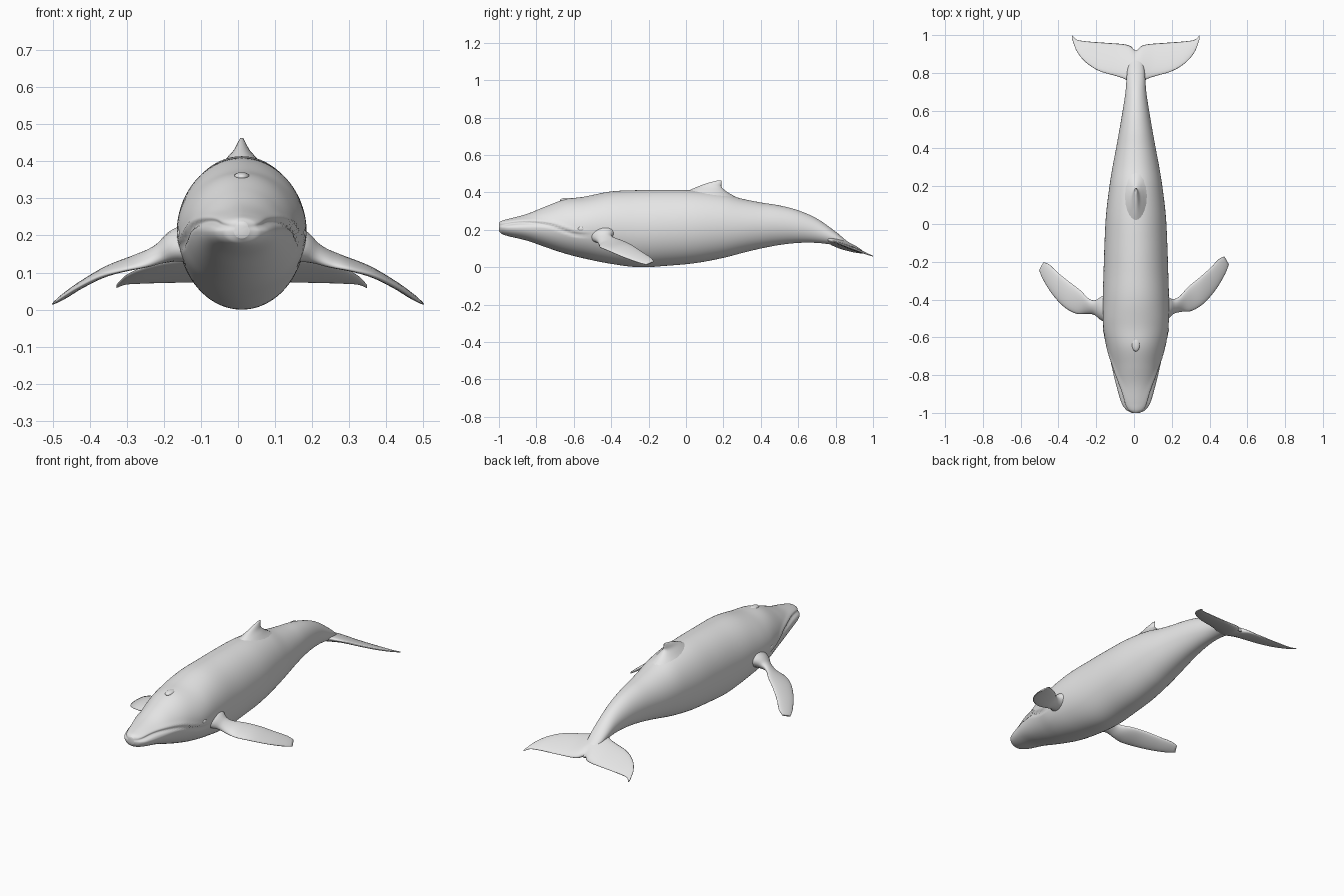
import bpy, bmesh, math
from mathutils import Vector

if "Cube" in bpy.data.objects:
    bpy.data.objects.remove(bpy.data.objects["Cube"])

CX = 0.01  # body centre line
TAU = 2 * math.pi

grey = bpy.data.materials.new("whale grey")
grey.diffuse_color = (0.8, 0.8, 0.8, 1)
grey.use_nodes = True
grey.node_tree.nodes["Principled BSDF"].inputs["Base Color"].default_value = grey.diffuse_color


def curve(table, t):
    """Smooth interpolation of rows (t, a, b, ...)."""
    n = len(table)
    i = 0
    while i < n - 2 and t > table[i + 1][0]:
        i += 1
    p, q = table[i], table[i + 1]
    h = q[0] - p[0]
    u = (t - p[0]) / h

    def slope(j, k):
        a, b = table[max(j - 1, 0)], table[min(j + 1, n - 1)]
        return (b[k] - a[k]) / (b[0] - a[0])

    return [(2*u**3 - 3*u**2 + 1) * p[k] + (u**3 - 2*u**2 + u) * h * slope(i, k)
            + (3*u**2 - 2*u**3) * q[k] + (u**3 - u**2) * h * slope(i + 1, k)
            for k in range(1, len(p))]


def loft(name, rings):
    """Skin closed rings, cap both ends and shade smooth."""
    bm = bmesh.new()
    rows = [[bm.verts.new(v) for v in ring] for ring in rings]
    n = len(rows[0])
    for a, b in zip(rows, rows[1:]):
        for i in range(n):
            bm.faces.new((a[i], a[(i + 1) % n], b[(i + 1) % n], b[i]))
    bm.faces.new(rows[0])
    bm.faces.new(rows[-1])
    bmesh.ops.recalc_face_normals(bm, faces=bm.faces)
    me = bpy.data.meshes.new(name)
    bm.to_mesh(me)
    bm.free()
    me.materials.append(grey)
    me.shade_smooth()
    ob = bpy.data.objects.new(name, me)
    bpy.context.collection.objects.link(ob)
    return ob


def blade_ring(lead, trail, span, thick, n=20):
    """Lens-shaped section between a leading and a trailing edge point."""
    mid, half = (lead + trail) / 2, (lead - trail) / 2
    normal = half.cross(span).normalized()
    return [mid + half * math.cos(TAU * i / n) + normal * thick * math.sin(TAU * i / n)
            for i in range(n)]


def ellipsoid(name, centre, radii):
    rings = []
    for j in range(1, 12):
        a = math.pi * j / 12
        rings.append([(centre[0] + radii[0] * math.sin(a) * math.cos(TAU * i / 16),
                       centre[1] + radii[1] * math.sin(a) * math.sin(TAU * i / 16),
                       centre[2] + radii[2] * math.cos(a)) for i in range(16)])
    return loft(name, rings)


# Body: y, half width, top, bottom
BODY = [(-1.0, .022, .238, .192), (-.985, .05, .248, .178), (-.95, .075, .258, .166),
        (-.85, .105, .285, .142), (-.75, .129, .325, .107), (-.65, .152, .362, .074),
        (-.55, .172, .376, .048), (-.4, .175, .405, .018), (-.25, .171, .412, .0),
        (-.1, .166, .414, .008), (.05, .158, .411, .022), (.2, .14, .393, .05),
        (.3, .124, .366, .076), (.4, .105, .346, .1), (.5, .087, .33, .119),
        (.6, .07, .304, .13), (.7, .055, .26, .13), (.8, .047, .19, .117),
        (.86, .036, .14, .1), (.92, .018, .094, .079)]
# Mouth line: y, height
MOUTH = [(-1.0, .222), (-.9, .236), (-.8, .234), (-.71, .219), (-.65, .195), (-.58, .175), (-.5, .172)]


def body_ring(y, n=96):
    w, top, bot = curve(BODY, y)
    mid, h = (top + bot) / 2, (top - bot) / 2
    head = max(0.0, min(1.0, (-.5 - y) / .25))
    ring = []
    for i in range(n):
        a = TAU * i / n
        c, s = math.cos(a), math.sin(a)
        x, z = w * c, mid + h * s
        if s > 0:                       # narrower upper jaw
            x *= 1 - .14 * head * s
        if y < -.5:                     # lip line: ridge over a groove
            m = curve(MOUTH, y)[0]
            fade = min(1, (-.5 - y) / .1) * min(1, w / .08)
            d = z - m
            x += math.copysign(fade, c) * min(1, abs(c) * 2) * (
                .005 * math.exp(-((d - .016) / .01) ** 2)
                - .009 * math.exp(-(d / .007) ** 2))
        ring.append((CX + x, y, z))
    return ring


N = 130
loft("body", [body_ring(-.04 - .96 * math.cos(math.pi * i / N)) for i in range(N + 1)])

# Dorsal fin: height, front, rear, half thickness
FIN = [(.36, -.08, .30, .085), (.39, -.03, .24, .058), (.41, .015, .21, .04),
       (.43, .06, .19, .022), (.45, .115, .191, .011), (.463, .165, .19, .004)]
fin = []
for i in range(25):
    z = .36 + .103 * i / 24
    f, r, t = curve(FIN, z)
    fin.append(blade_ring(Vector((CX, f, z)), Vector((CX, r, z)), Vector((0, 0, 1)), t))
loft("dorsal_fin", fin)

# Flippers: leading edge xyz, trailing edge xyz, half thickness
FLIPPER = [(0, .12, -.53, .15, .12, -.36, .20, .06), (.1, .17, -.505, .15, .17, -.38, .188, .042),
           (.2, .205, -.475, .135, .205, -.398, .172, .026), (.35, .25, -.465, .118, .24, -.385, .158, .016),
           (.5, .305, -.46, .107, .285, -.335, .14, .013), (.65, .37, -.42, .09, .345, -.285, .115, .012),
           (.8, .435, -.345, .058, .405, -.232, .08, .010), (.93, .485, -.26, .026, .45, -.185, .049, .008),
           (1, .502, -.215, .014, .478, -.172, .031, .004)]
for name, side in (("flipper_right", 1), ("flipper_left", -1)):
    rings = []
    for i in range(41):
        t = i / 40
        v = curve(FLIPPER, t)
        drop = -.03 * t if side < 0 else 0   # left flipper is held slightly further forward
        lead = Vector((side * v[0], v[1] + drop, v[2]))
        trail = Vector((side * v[3], v[4] + drop, v[5]))
        rings.append(blade_ring(lead, trail, Vector((side * .8, .5, -.3)), v[6]))
    loft(name, rings)

# Tail flukes: distance from centre, leading y, trailing y, half thickness
HALF = [(0, .73, .915, .026), (.025, .745, .94, .023), (.06, .768, .951, .018),
        (.1, .782, .955, .014), (.2, .813, .962, .010), (.27, .86, .968, .008),
        (.315, .918, .977, .005), (.338, .98, 1.0, .003)]
FLUKE = [(-r[0],) + r[1:] for r in HALF[:0:-1]] + HALF


def fluke_point(x, y):
    return Vector((CX + x, y, .059 + (1 - y) * .38))


flukes = []
for i in range(81):
    x = .338 * math.sin(math.pi * (i / 80 - .5))
    f, r, t = curve(FLUKE, x)
    flukes.append(blade_ring(fluke_point(x, f), fluke_point(x, r), Vector((1, 0, 0)), t))
loft("tail_flukes", flukes)

# Blowhole ridge and eyes
ellipsoid("blowhole_ridge", (CX, -.635, .358), (.022, .04, .013))
for name, side in (("eye_right", 1), ("eye_left", -1)):
    ellipsoid(name, (CX + side * .163, -.56, .205), (.012, .02, .014))
